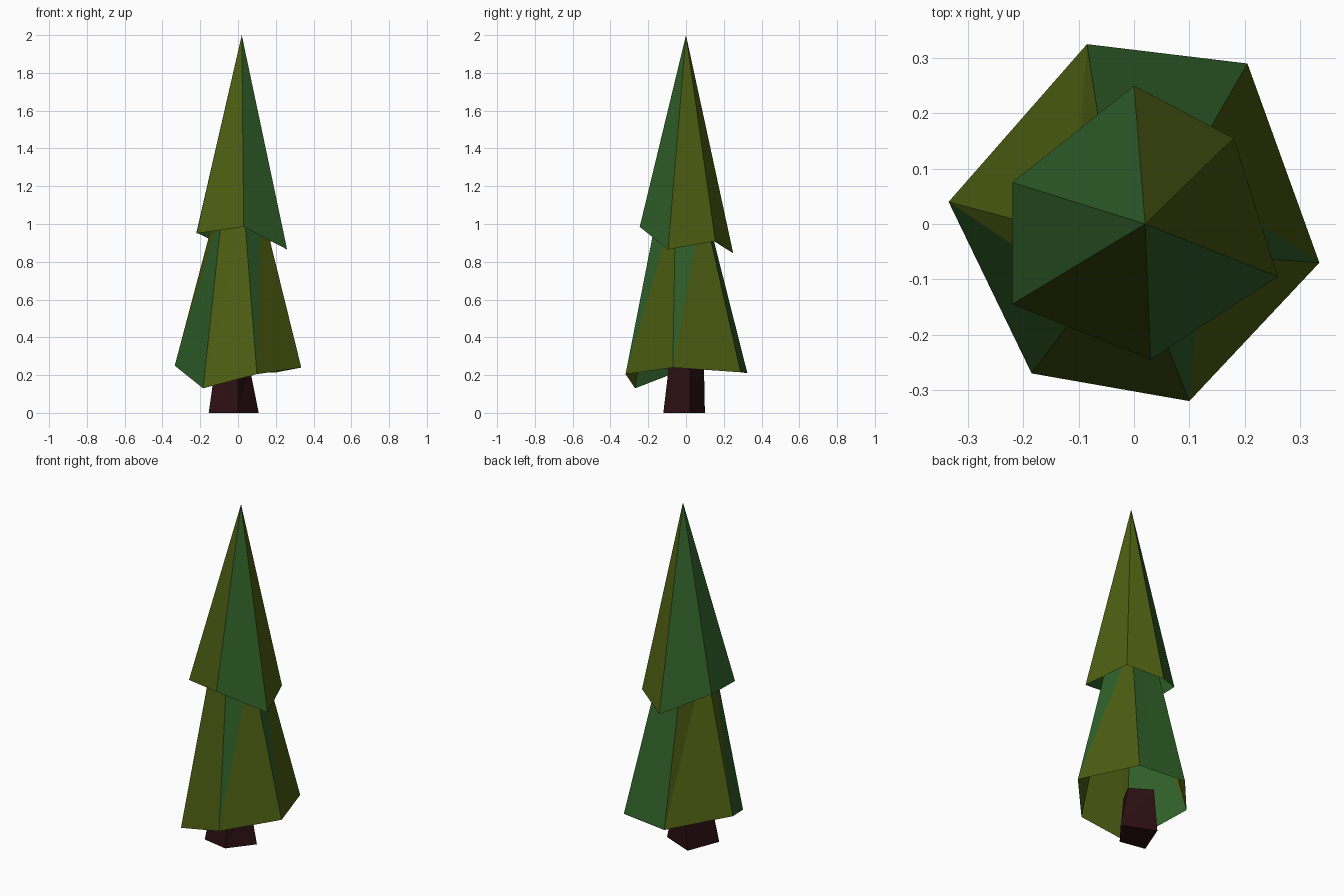
import bpy
import bmesh

cube = bpy.data.objects.get("Cube")
if cube:
    bpy.data.objects.remove(cube, do_unlink=True)


def material(name, rgb):
    m = bpy.data.materials.new(name)
    m.use_nodes = True
    m.diffuse_color = (*rgb, 1)
    bsdf = next(n for n in m.node_tree.nodes if n.type == 'BSDF_PRINCIPLED')
    bsdf.inputs["Base Color"].default_value = (*rgb, 1)
    bsdf.inputs["Roughness"].default_value = 0.9
    return m


olive = material("olive_green", (0.072, 0.108, 0.006))
green = material("pine_green", (0.029, 0.115, 0.022))
bark = material("dark_bark", (0.025, 0.005, 0.006))


def build(name, bottom, top, mats, colours=None, capped=False):
    """Join a bottom ring to a top ring (or single tip) with triangles.
    colours: per side, a pair of letters (lower triangle, upper triangle)."""
    bm = bmesh.new()
    low = [bm.verts.new(p) for p in bottom]
    high = [bm.verts.new(p) for p in top]
    n = len(low)
    for i in range(n):
        j = (i + 1) % n
        pair = colours[i] if colours else "oo"
        tip = high[j % len(high)]
        face = bm.faces.new((low[i], low[j], tip))
        face.material_index = "og".index(pair[0])
        if len(high) > 1:
            face = bm.faces.new((low[i], tip, high[i]))
            face.material_index = "og".index(pair[1])
    if capped:
        bm.faces.new(low[::-1])
        bm.faces.new(high)
    mesh = bpy.data.meshes.new(name)
    bm.to_mesh(mesh)
    bm.free()
    for m in mats:
        mesh.materials.append(m)
    obj = bpy.data.objects.new(name, mesh)
    bpy.context.collection.objects.link(obj)
    return obj


def at_height(points, z):
    return [(x, y, z) for x, y in points]


# Tapered four-sided trunk
build("trunk",
      at_height([(-.155, -.09), (0, -.12), (.11, .02), (-.08, .10)], 0),
      at_height([(-.12, -.06), (0, -.09), (.06, .02), (-.06, .095)], .25),
      [bark], capped=True)

# Lower foliage skirt, open underneath, with a ragged hem
build("lower_foliage",
      [(-.335, .04, .25), (-.185, -.27, .13), (.10, -.32, .205),
       (.335, -.07, .24), (.205, .29, .215), (-.085, .325, .21)],
      at_height([(-.11, -.02), (-.08, -.13), (.03, -.145),
                 (.123, -.055), (.09, .09), (-.05, .10)], 1.1),
      [olive, green], ["go", "oo", "og", "og", "gg", "oo"])

# Upper foliage cone, open underneath
build("upper_foliage",
      [(-.22, .075, .955), (-.22, -.145, .95), (.03, -.245, .985),
       (.26, -.095, .865), (.18, .155, .91), (0, .25, .845)],
      [(.02, 0, 2)],
      [olive, green], ["g", "o", "g", "o", "o", "g"])
